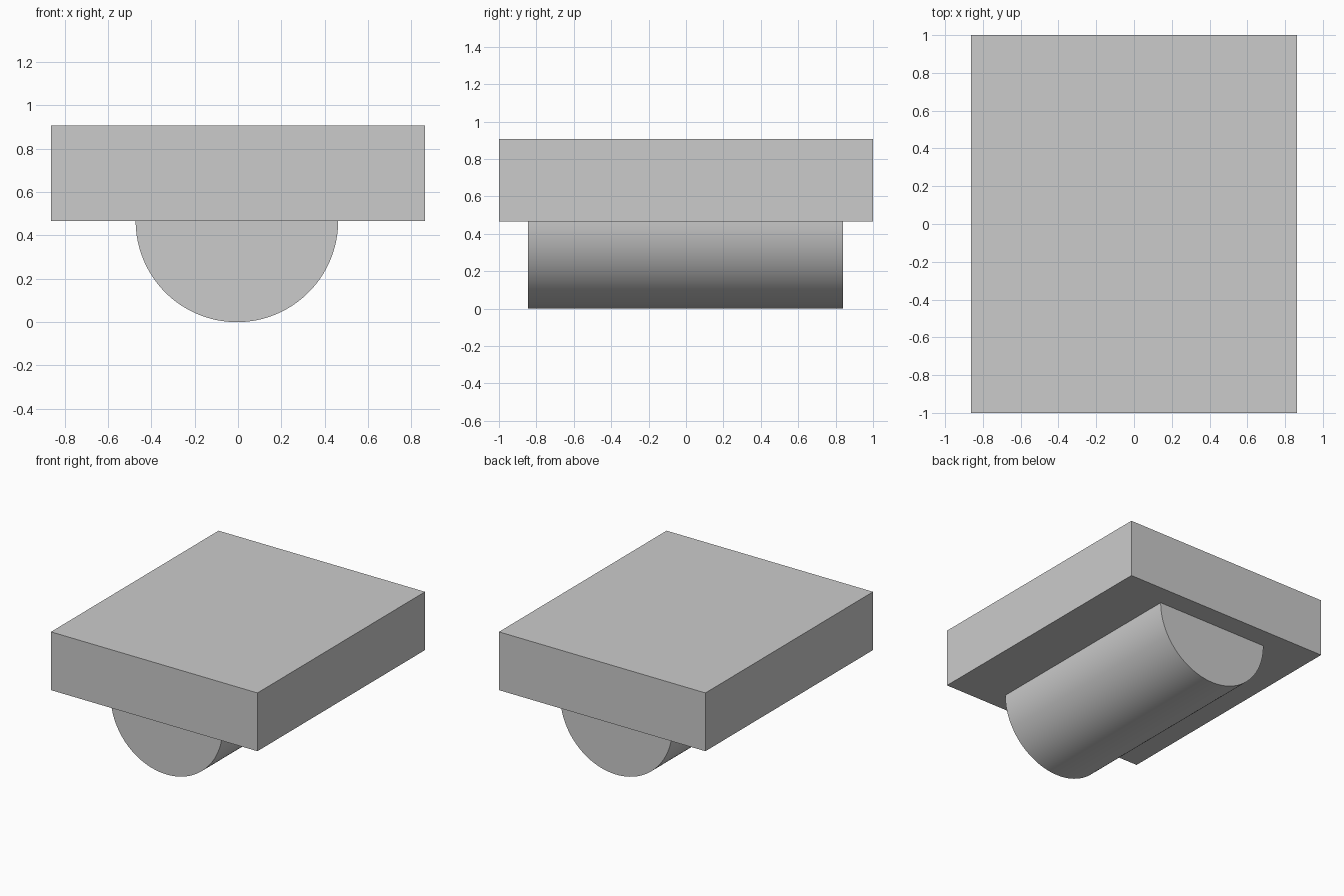
import bpy
import bmesh
import math

cube = bpy.data.objects.get("Cube")
if cube:
    bpy.data.objects.remove(cube, do_unlink=True)

SLAB_BOTTOM, SLAB_TOP = 0.467, 0.907
RADIUS, CENTRE_X = 0.467, -0.005
FRONT_Y, BACK_Y = -0.845, 0.84
STEPS = 64

grey = bpy.data.materials.new("plain grey")
grey.use_nodes = True
colour = (0.6, 0.6, 0.6, 1)
grey.diffuse_color = colour
grey.node_tree.nodes["Principled BSDF"].inputs["Base Color"].default_value = colour

# Rectangular slab
bpy.ops.mesh.primitive_cube_add(size=1, location=(0, 0, (SLAB_BOTTOM + SLAB_TOP) / 2))
slab = bpy.context.object
slab.name = "top_slab"
slab.scale = (1.725, 2, SLAB_TOP - SLAB_BOTTOM)
bpy.ops.object.transform_apply(location=False, rotation=False, scale=True)
slab.data.materials.append(grey)

# Half-round bar beneath it, extruded from a semicircle
bm = bmesh.new()
angles = [math.pi * (1 + i / STEPS) for i in range(STEPS + 1)]
profile = [bm.verts.new((CENTRE_X + RADIUS * math.cos(a), FRONT_Y,
                         SLAB_BOTTOM + RADIUS * math.sin(a))) for a in angles]
end_cap = bm.faces.new(profile)
extruded = bmesh.ops.extrude_face_region(bm, geom=[end_cap], use_keep_orig=True)
moved = [v for v in extruded["geom"] if isinstance(v, bmesh.types.BMVert)]
bmesh.ops.translate(bm, verts=moved, vec=(0, BACK_Y - FRONT_Y, 0))
bmesh.ops.recalc_face_normals(bm, faces=bm.faces)
mesh = bpy.data.meshes.new("half_round_bar")
bm.to_mesh(mesh)
bm.free()
mesh.materials.append(grey)
bar = bpy.data.objects.new("half_round_bar", mesh)
bpy.context.collection.objects.link(bar)

# Smooth the curved side, keep the end edges sharp
bpy.ops.object.select_all(action="DESELECT")
bar.select_set(True)
bpy.context.view_layer.objects.active = bar
bpy.ops.object.shade_smooth_by_angle(angle=math.radians(30))
